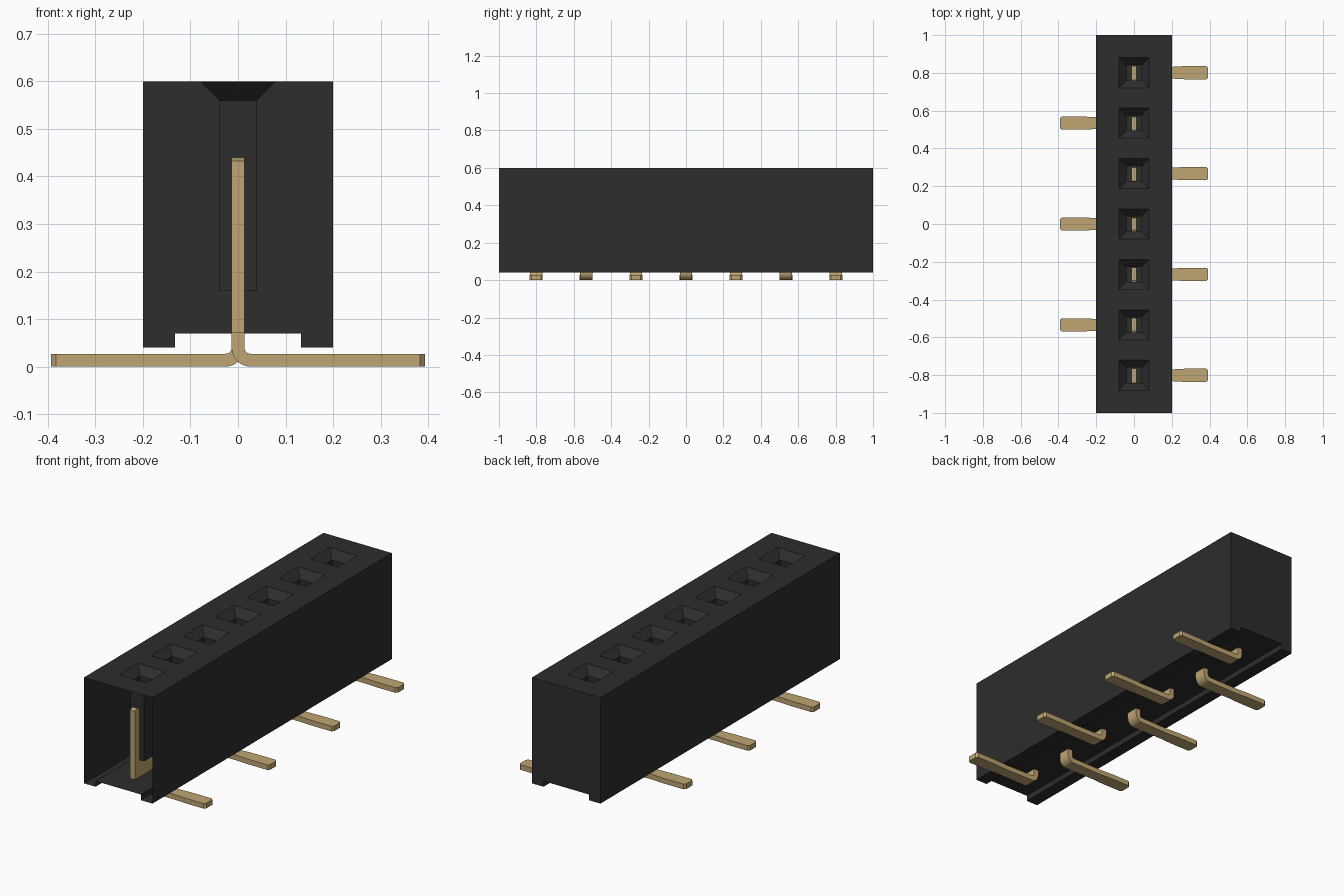
import bpy, bmesh, math

old = bpy.data.objects.get("Cube")
if old:
    bpy.data.objects.remove(old, do_unlink=True)

PITCH, COUNT = 0.267, 7
CENTRES = [(i - (COUNT - 1) / 2) * PITCH for i in range(COUNT)]


def material(name, rgb, rough):
    m = bpy.data.materials.new(name)
    m.use_nodes = True
    m.diffuse_color = (*rgb, 1)
    bsdf = m.node_tree.nodes["Principled BSDF"]
    bsdf.inputs["Base Color"].default_value = (*rgb, 1)
    bsdf.inputs["Roughness"].default_value = rough
    return m


black = material("black plastic", (0.026, 0.026, 0.026), 0.6)
gold = material("gold metal", (0.52, 0.375, 0.17), 0.4)


def to_mesh(bm, name, mat):
    me = bpy.data.meshes.new(name)
    bm.to_mesh(me)
    bm.free()
    me.materials.append(mat)
    return me


def add_object(name, me):
    ob = bpy.data.objects.new(name, me)
    bpy.context.collection.objects.link(ob)
    return ob


def face(bm, pts):
    return bm.faces.new([bm.verts.new(p) for p in pts])


def square(cy, r, z):
    return [(-r, cy - r, z), (r, cy - r, z), (r, cy + r, z), (-r, cy + r, z)]


# Housing: thin shell with feet and a bottom channel, open at the front end
bm = bmesh.new()
W, TOP = 0.2, 0.6
section = [(W, TOP), (W, 0.04), (0.133, 0.04), (0.133, 0.07),
           (-0.133, 0.07), (-0.133, 0.04), (-W, 0.04), (-W, TOP)]
for (xa, za), (xb, zb) in zip(section, section[1:]):
    face(bm, [(xa, -1, za), (xb, -1, zb), (xb, 1, zb), (xa, 1, za)])
face(bm, [(x, 1, z) for x, z in section])

# Top face, left open over each socket
R = 0.08
xs = [-W, -R, R, W]
ys = [-1] + [c + s * R for c in CENTRES for s in (-1, 1)] + [1]
for i in range(3):
    for j in range(len(ys) - 1):
        if i == 1 and j % 2 == 1:
            continue
        face(bm, [(xs[i], ys[j], TOP), (xs[i + 1], ys[j], TOP),
                  (xs[i + 1], ys[j + 1], TOP), (xs[i], ys[j + 1], TOP)])

# Sockets: tapered mouth, square shaft and closed floor
for c in CENTRES:
    rings = [square(c, R, TOP), square(c, 0.04, 0.56), square(c, 0.04, 0.16)]
    for hi, lo in zip(rings, rings[1:]):
        for k in range(4):
            n = (k + 1) % 4
            face(bm, [hi[k], hi[n], lo[n], lo[k]])
    face(bm, rings[-1])
bmesh.ops.remove_doubles(bm, verts=bm.verts, dist=1e-5)
add_object("housing", to_mesh(bm, "housing", black))

# Contact: forked blade inside the housing
T = 0.0135
bm = bmesh.new()
half = [(0.08, 0.071), (0.08, 0.433), (0.061, 0.44), (0.042, 0.433), (0.033, 0.18)]
outline = half + [(-y, z) for y, z in reversed(half)]
blade = face(bm, [(-T, y, z) for y, z in outline])
ext = bmesh.ops.extrude_face_region(bm, geom=[blade])
moved = [v for v in ext["geom"] if isinstance(v, bmesh.types.BMVert)]
bmesh.ops.translate(bm, verts=moved, vec=(2 * T, 0, 0))

# Contact: bent leg swept as (outer point, inner point, half width)
HW, RO, RI = 0.033, 0.04, 0.013
bx = RO - T
steps = [((-T, 0.08), (T, 0.08), HW)]
for k in range(9):
    a = math.pi + k / 8 * math.pi / 2
    ca, sa = math.cos(a), math.sin(a)
    steps.append(((bx + RO * ca, RO + RO * sa), (bx + RI * ca, RO + RI * sa), HW))
for x, w in ((0.2, 0.031), (0.27, 0.035), (0.383, 0.035), (0.393, 0.025)):
    steps.append(((x, 0), (x, RO - RI), w))
loops = [[bm.verts.new(p) for p in ((o[0], -w, o[1]), (o[0], w, o[1]),
                                    (i[0], w, i[1]), (i[0], -w, i[1]))]
         for o, i, w in steps]
for a, b in zip(loops, loops[1:]):
    for k in range(4):
        n = (k + 1) % 4
        bm.faces.new((a[k], a[n], b[n], b[k]))
bm.faces.new(loops[0])
bm.faces.new(loops[-1])
bmesh.ops.recalc_face_normals(bm, faces=bm.faces)
contact = to_mesh(bm, "contact", gold)

# Contacts alternate between the left and right sides
for i, c in enumerate(CENTRES):
    ob = add_object(f"contact_{i + 1}", contact)
    ob.location.y = c
    ob.rotation_euler.z = math.pi * (i % 2)

bpy.ops.object.select_all(action='DESELECT')
first = bpy.data.objects["contact_1"]
first.select_set(True)
bpy.context.view_layer.objects.active = first
bpy.ops.object.shade_smooth_by_angle(angle=math.radians(30))
